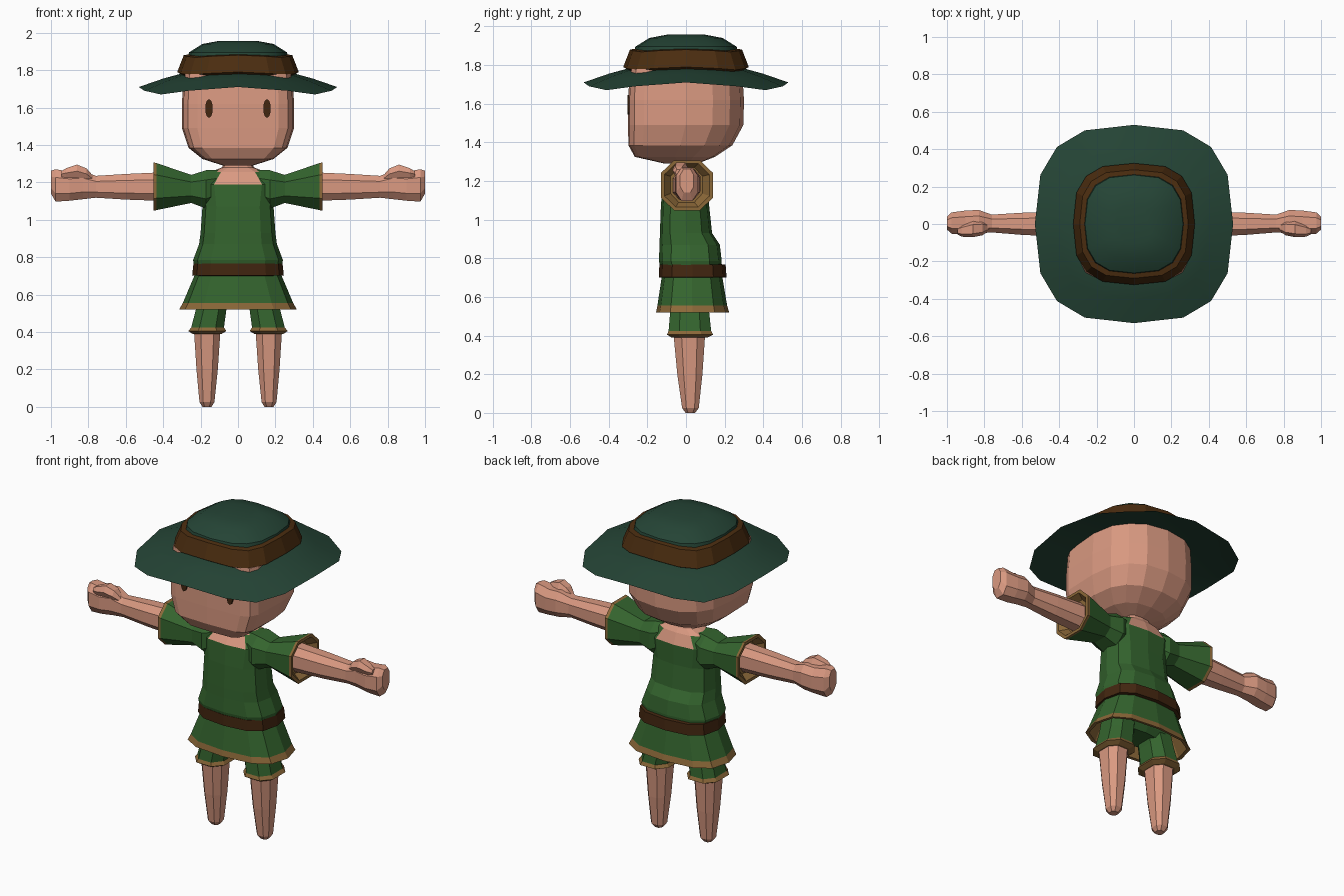
import bpy, bmesh, math
from mathutils import Vector

if "Cube" in bpy.data.objects:
    bpy.data.objects.remove(bpy.data.objects["Cube"])


def material(name, color):
    m = bpy.data.materials.new(name)
    m.use_nodes = True
    m.diffuse_color = (*color, 1)
    bsdf = m.node_tree.nodes["Principled BSDF"]
    bsdf.inputs["Base Color"].default_value = (*color, 1)
    bsdf.inputs["Roughness"].default_value = 0.9
    return m


SKIN = material("skin", (0.70, 0.32, 0.22))
GREEN = material("tunic_green", (0.034, 0.127, 0.027))
HAT = material("hat_green", (0.018, 0.058, 0.036))
BAND = material("band_brown", (0.07, 0.026, 0.005))
BELT = material("belt_brown", (0.054, 0.019, 0.005))
TAN = material("trim_tan", (0.26, 0.138, 0.04))


def power(v, p):
    return math.copysign(abs(v) ** (2 / p), v)


def ring(n, p_front, p_back, turned):
    """Rounded-square outline filling -1..1; low v is the front."""
    pts = []
    for i in range(n):
        a = math.tau * (i + (0.5 if turned else 0)) / n
        p = p_front if math.sin(a) < 0 else p_back
        pts.append((power(math.cos(a), p), power(math.sin(a), p), math.sin(2 * a) ** 2))
    mu = max(abs(q[0]) for q in pts)
    mv = max(abs(q[1]) for q in pts)
    return [(u / mu, v / mv, c) for u, v, c in pts]


def loft(name, sections, bands, axis="z", n=12, p=2.5, p_back=None,
         turned=False, side=1, smooth=False, rule=None):
    """Skin sections (height, u0, u1, v0, v1[, corner droop]) into a closed body.
    bands gives one material per strip; rule may override it from the face centre."""
    bm = bmesh.new()
    outline = ring(n, p, p_back or p, turned)
    rings = []
    for h, u0, u1, v0, v1, *droop in sections:
        verts = []
        for u, v, c in outline:
            a = (u0 + u1) / 2 + u * (u1 - u0) / 2
            b = (v0 + v1) / 2 + v * (v1 - v0) / 2
            hh = h - c * (droop[0] if droop else 0)
            co = (a, b, hh) if axis == "z" else (hh, a, b)
            verts.append(bm.verts.new((co[0] * side, co[1], co[2])))
        rings.append(verts)
    mats = list(dict.fromkeys(bands + ([rule[1]] if rule else [])))
    for k, (lo, hi) in enumerate(zip(rings, rings[1:])):
        for i in range(n):
            j = (i + 1) % n
            f = bm.faces.new((lo[i], lo[j], hi[j], hi[i]))
            f.material_index = mats.index(bands[k])
    bm.faces.new(rings[0][::-1]).material_index = mats.index(bands[0])
    bm.faces.new(rings[-1]).material_index = mats.index(bands[-1])
    if rule:
        for f in bm.faces:
            if rule[0](f.calc_center_median()):
                f.material_index = mats.index(rule[1])
    bmesh.ops.recalc_face_normals(bm, faces=bm.faces)
    mesh = bpy.data.meshes.new(name)
    bm.to_mesh(mesh)
    bm.free()
    for m in mats:
        mesh.materials.append(m)
    ob = bpy.data.objects.new(name, mesh)
    bpy.context.collection.objects.link(ob)
    if smooth:
        bpy.ops.object.select_all(action="DESELECT")
        ob.select_set(True)
        bpy.context.view_layer.objects.active = ob
        bpy.ops.object.shade_smooth_by_angle(angle=math.radians(28))
    return ob


def sym(h, r, v0, v1):
    return (h, -r, r, v0, v1)


def square(h, r, droop=0):
    return (h, -r, r, -r, r, droop)


# Hat: thin drooping brim, band and domed crown
loft("hat_brim", [square(1.76, 0.28, 0.01), square(1.71, 0.53, 0.04),
                  square(1.755, 0.40, 0.025), square(1.785, 0.29, 0.01)],
     [HAT] * 3, n=16, p=2.75, smooth=True)
loft("hat_band", [square(1.775, 0.30, 0.012), square(1.79, 0.325, 0.015),
                  square(1.88, 0.29, 0.012), square(1.885, 0.26, 0.01)],
     [BAND] * 3, n=16, p=2.9)
loft("hat_crown", [square(1.86, 0.27), square(1.895, 0.262), square(1.94, 0.19),
                   square(1.957, 0.10)],
     [HAT] * 3, n=16, p=2.75, smooth=True)

# Head: flat face, rounded back
loft("head", [sym(1.29, 0.08, -0.11, 0.06), sym(1.325, 0.19, -0.265, 0.15),
              sym(1.385, 0.265, -0.298, 0.24), sym(1.49, 0.30, -0.30, 0.297),
              sym(1.62, 0.30, -0.30, 0.30), sym(1.78, 0.29, -0.29, 0.29)],
     [SKIN] * 5, n=16, p=6, p_back=2.5)

# Tunic body with a skin neckline
loft("tunic_body", [sym(0.70, 0.225, -0.12, 0.18), sym(0.785, 0.24, -0.14, 0.185),
                    sym(0.87, 0.208, -0.137, 0.175), sym(0.93, 0.20, -0.135, 0.135),
                    sym(1.07, 0.19, -0.13, 0.12), sym(1.19, 0.21, -0.12, 0.12),
                    sym(1.255, 0.15, -0.075, 0.095), sym(1.28, 0.085, -0.045, 0.075),
                    sym(1.33, 0.06, -0.04, 0.06)],
     [GREEN] * 8, p=2.8,
     rule=(lambda c: c.z > 1.2 and abs(c.x) < 0.135, SKIN))

# Belt and flared skirt with trimmed hem and lined inside
loft("belt", [sym(0.70, 0.225, -0.12, 0.19), sym(0.702, 0.245, -0.14, 0.21),
              sym(0.767, 0.238, -0.138, 0.205), sym(0.77, 0.22, -0.12, 0.18)],
     [BELT] * 3, p=2.8)
loft("skirt", [sym(0.72, 0.225, -0.123, 0.185), sym(0.555, 0.295, -0.148, 0.213),
               sym(0.52, 0.315, -0.155, 0.223), sym(0.522, 0.295, -0.138, 0.205),
               sym(0.66, 0.23, -0.11, 0.175)],
     [GREEN, TAN, TAN, TAN], p=2.8)
loft("shorts_hips", [sym(0.545, 0.13, -0.06, 0.10), sym(0.58, 0.22, -0.085, 0.125),
                     sym(0.68, 0.21, -0.09, 0.14)], [GREEN] * 2, p=2.8)

for side, label in ((1, "left"), (-1, "right")):
    # Eye: thin oval plate on the face
    bpy.ops.mesh.primitive_cylinder_add(vertices=10, radius=0.5, depth=1,
                                        location=(0.155 * side, -0.2985, 1.595),
                                        rotation=(math.pi / 2, 0, 0))
    eye = bpy.context.object
    eye.name = label + "_eye"
    eye.scale = (0.042, 0.10, 0.0095)
    eye.data.materials.append(BELT)

    # Sleeve: flares to a trimmed, recessed cuff
    loft(label + "_sleeve",
         [(0.10, -0.08, 0.08, 1.10, 1.265), (0.17, -0.11, 0.11, 1.06, 1.265),
          (0.25, -0.09, 0.095, 1.09, 1.24), (0.435, -0.128, 0.137, 1.052, 1.303),
          (0.452, -0.13, 0.14, 1.048, 1.307), (0.452, -0.112, 0.122, 1.066, 1.29),
          (0.41, -0.08, 0.085, 1.09, 1.27)],
         [GREEN] * 3 + [TAN] * 3, axis="x", n=8, p=2.5, turned=True, side=side)

    # Arm and fist in one piece, with a thumb over the front
    loft(label + "_arm",
         [(0.38, -0.068, 0.068, 1.10, 1.255), (0.60, -0.058, 0.06, 1.108, 1.245),
          (0.76, -0.045, 0.05, 1.118, 1.235), (0.83, -0.05, 0.075, 1.11, 1.262),
          (0.90, -0.058, 0.072, 1.102, 1.258), (0.975, -0.052, 0.062, 1.097, 1.27),
          (1.0, -0.03, 0.04, 1.14, 1.262)],
         [SKIN] * 6, axis="x", n=8, p=2.5, turned=True, side=side)
    loft(label + "_thumb",
         [(0.775, -0.035, 0.0, 1.20, 1.235), (0.81, -0.06, 0.015, 1.215, 1.275),
          (0.86, -0.07, 0.015, 1.225, 1.295), (0.92, -0.068, -0.005, 1.225, 1.275),
          (0.945, -0.055, -0.02, 1.23, 1.26)],
         [SKIN] * 4, axis="x", n=6, side=side)

    # Shorts leg with flared trim, then a tapering peg leg
    loft(label + "_shorts_leg",
         [(0.62, 0.04, 0.21, -0.075, 0.11), (0.52, 0.062, 0.225, -0.082, 0.12),
          (0.425, 0.075, 0.25, -0.09, 0.13), (0.405, 0.062, 0.265, -0.098, 0.14),
          (0.39, 0.088, 0.243, -0.075, 0.11)],
         [GREEN, GREEN, TAN, TAN], n=8, turned=True, side=side)
    loft(label + "_leg",
         [(0.42, 0.093, 0.236, -0.066, 0.10), (0.20, 0.108, 0.222, -0.045, 0.085),
          (0.025, 0.126, 0.206, -0.02, 0.066), (0.0, 0.142, 0.19, -0.002, 0.047)],
         [SKIN] * 3, n=8, turned=True, side=side)
